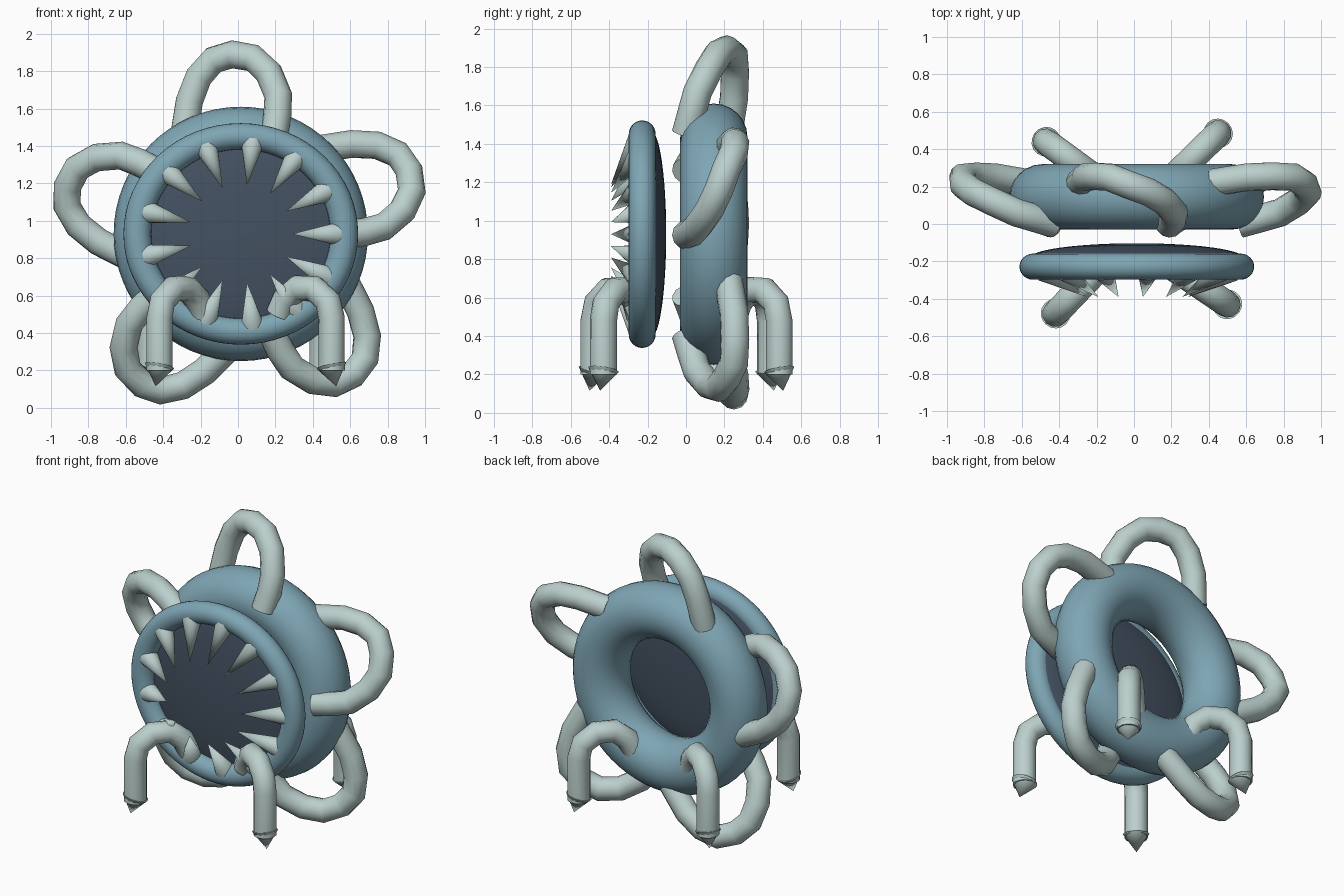
import bpy
from math import radians, pi, cos, sin
from mathutils import Vector, Matrix

if "Cube" in bpy.data.objects:
    bpy.data.objects.remove(bpy.data.objects["Cube"], do_unlink=True)


def material(name, rgb):
    m = bpy.data.materials.new(name)
    m.use_nodes = True
    m.diffuse_color = (*rgb, 1)
    m.node_tree.nodes["Principled BSDF"].inputs["Base Color"].default_value = (*rgb, 1)
    return m


BLUE = material("dusty blue", (0.21, 0.38, 0.46))
PALE = material("pale grey green", (0.50, 0.63, 0.61))
DARK = material("dark slate", (0.058, 0.084, 0.122))

CENTRE = Vector((0.015, 0, 0.93))  # axis of both rings


def finish(name, mat, angle=40):
    ob = bpy.context.object
    ob.name = name
    ob.data.materials.clear()
    ob.data.materials.append(mat)
    bpy.ops.object.shade_smooth_by_angle(angle=radians(angle))
    return ob


def ring(name, y, major, minor, widen=1.0):
    bpy.ops.mesh.primitive_torus_add(
        major_radius=major, minor_radius=minor, major_segments=64,
        minor_segments=24, location=CENTRE + Vector((0, y, 0)),
        rotation=(pi / 2, 0, 0))
    bpy.context.object.scale.x = widen
    return finish(name, BLUE, 60)


def tube(name, points, radius):
    curve = bpy.data.curves.new(name, "CURVE")
    curve.dimensions = "3D"
    curve.bevel_depth = radius
    curve.bevel_resolution = 4
    curve.use_fill_caps = True
    spline = curve.splines.new("POLY")
    spline.points.add(len(points) - 1)
    for p, co in zip(spline.points, points):
        p.co = (*co, 1)
    ob = bpy.data.objects.new(name, curve)
    bpy.context.collection.objects.link(ob)
    bpy.ops.object.select_all(action="DESELECT")
    ob.select_set(True)
    bpy.context.view_layer.objects.active = ob
    bpy.ops.object.convert(target="MESH")
    return finish(name, PALE)


def cone(name, base, tip, radius):
    base, tip = Vector(base), Vector(tip)
    axis = tip - base
    bpy.ops.mesh.primitive_cone_add(
        vertices=16, radius1=radius, radius2=0, depth=axis.length,
        location=(base + tip) / 2,
        rotation=axis.to_track_quat("Z", "Y").to_euler())
    return finish(name, PALE)


# Body ring, mouth rim and the dark lens inside the rim
ring("body_ring", 0.145, 0.505, 0.175)
ring("mouth_rim", -0.228, 0.522, 0.07, 1.06)
bpy.ops.mesh.primitive_uv_sphere_add(
    segments=48, ring_count=24, radius=1, location=CENTRE + Vector((0, -0.18, 0)),
    rotation=(pi / 2, 0, 0))
bpy.context.object.scale = (0.57, 0.535, 0.077)
finish("mouth_lens", DARK, 60)

# Teeth around the rim, leaning inward and forward
TEETH = 13
for i in range(TEETH):
    a = 2 * pi * i / TEETH
    out = Vector((1.05 * cos(a), 0, sin(a)))
    cone(f"tooth_{i + 1}", CENTRE + out * 0.485 + Vector((0, -0.25, 0)),
         CENTRE + out * 0.262 + Vector((0, -0.39, 0)), 0.06)

# Five handle loops turned about the ring axis
LOOP = [(0.19, 0.0, 1.45), (0.21, 0.03, 1.56), (0.215, 0.06, 1.67),
        (0.165, 0.12, 1.79), (0.08, 0.17, 1.87), (-0.03, 0.21, 1.89),
        (-0.13, 0.25, 1.86), (-0.21, 0.255, 1.77), (-0.26, 0.25, 1.64),
        (-0.29, 0.22, 1.45)]
for i in range(5):
    turn = Matrix.Rotation(radians(72 * i), 3, "Y")
    tube(f"loop_{i + 1}", [turn @ (Vector(p) - CENTRE) + CENTRE for p in LOOP], 0.075)

# Four bent legs, each ending in a pointed claw
ARCH = [(0, 0.50), (0.12, 0.58), (0.36, 0.64), (0.68, 0.635), (0.93, 0.57),
        (1, 0.48), (1, 0.2)]


def leg(name, start, foot):
    start, foot = Vector(start), Vector(foot)
    points = [(*start.lerp(foot, t), z) for t, z in ARCH]
    tube(name, points, 0.071)
    tip = foot + (foot - start).normalized() * 0.03
    cone(name.replace("leg", "claw"), (*foot, 0.225), (*tip, 0.115), 0.08)


leg("front_right_leg", (-0.19, -0.24), (-0.42, -0.48))
leg("front_left_leg", (0.22, -0.24), (0.5, -0.43))
leg("back_left_leg", (0.21, 0.25), (0.45, 0.485))
leg("back_right_leg", (-0.21, 0.25), (-0.47, 0.44))
